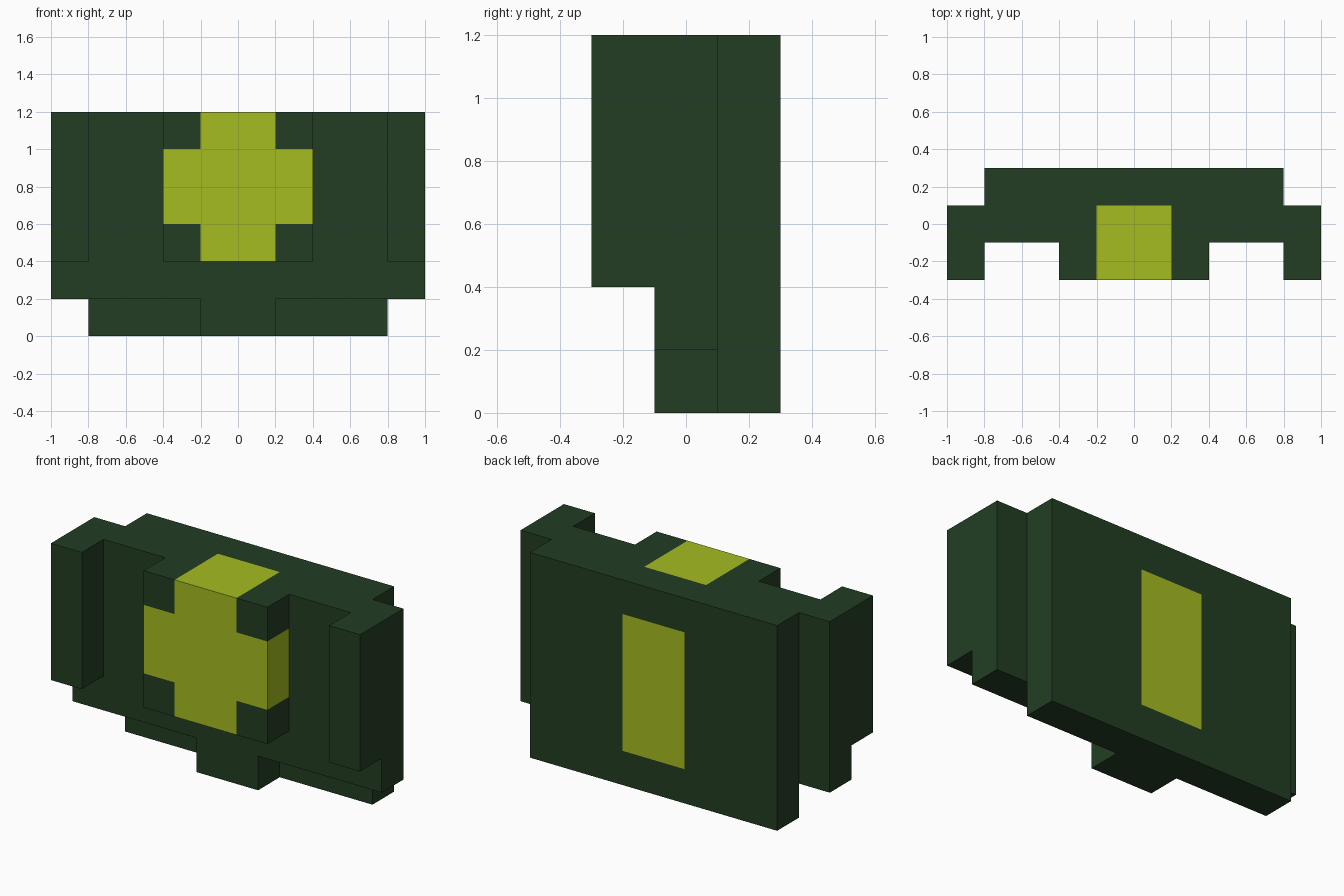
import bpy, bmesh
from mathutils import Vector

if "Cube" in bpy.data.objects:
    bpy.data.objects.remove(bpy.data.objects["Cube"], do_unlink=True)

CELL = 0.2


def make_material(name, rgb):
    m = bpy.data.materials.new(name)
    m.use_nodes = True
    color = (*rgb, 1.0)
    m.diffuse_color = color
    bsdf = next(n for n in m.node_tree.nodes if n.type == 'BSDF_PRINCIPLED')
    bsdf.inputs["Base Color"].default_value = color
    return m


green = make_material("dark green", (0.016, 0.048, 0.0168))
lime = make_material("lime yellow", (0.376, 0.503, 0.0152))

# Parts as blocks in world units: (name, material, x range, y range, z range).
# A later block replaces the cells of an earlier one.
BLOCKS = [
    ("back_plate", green, (-0.8, 0.8), (0.1, 0.3), (0.0, 1.2)),
    ("middle_plate", green, (-1.0, 1.0), (-0.1, 0.1), (0.2, 1.2)),
    ("bottom_tab", green, (-0.2, 0.2), (-0.1, 0.1), (0.0, 0.2)),
    ("right_post", green, (-1.0, -0.8), (-0.3, -0.1), (0.4, 1.2)),
    ("left_post", green, (0.8, 1.0), (-0.3, -0.1), (0.4, 1.2)),
    ("centre_block", green, (-0.4, 0.4), (-0.3, -0.1), (0.4, 1.2)),
    ("front_cross", lime, (-0.2, 0.2), (-0.3, -0.1), (0.4, 1.2)),
    ("front_cross", lime, (-0.4, 0.4), (-0.3, -0.1), (0.6, 1.0)),
    ("top_inlay", lime, (-0.2, 0.2), (-0.1, 0.1), (1.0, 1.2)),
    ("back_panel", lime, (-0.2, 0.2), (0.1, 0.3), (0.2, 1.0)),
]
ORIGIN = Vector((-1.0, -0.3, 0.0))

# Fill the grid cells with part names
cells, materials = {}, {}
for name, mat, *ranges in BLOCKS:
    materials[name] = mat
    spans = [range(round((lo - o) / CELL), round((hi - o) / CELL))
             for (lo, hi), o in zip(ranges, ORIGIN)]
    for i in spans[0]:
        for j in spans[1]:
            for k in spans[2]:
                cells[i, j, k] = name


def build_part(name):
    """Skin the part's cells with their exposed faces only."""
    bm = bmesh.new()
    for cell in [c for c, n in cells.items() if n == name]:
        for axis in range(3):
            for side in (0, 1):
                neighbour = list(cell)
                neighbour[axis] += 2 * side - 1
                if tuple(neighbour) in cells:
                    continue
                u, v = (axis + 1) % 3, (axis + 2) % 3
                corners = []
                for du, dv in ((0, 0), (1, 0), (1, 1), (0, 1)):
                    p = Vector(cell)
                    p[axis] += side
                    p[u] += du
                    p[v] += dv
                    corners.append(bm.verts.new(ORIGIN + p * CELL))
                bm.faces.new(corners if side else corners[::-1])
    bmesh.ops.remove_doubles(bm, verts=bm.verts, dist=0.001)
    mesh = bpy.data.meshes.new(name)
    bm.to_mesh(mesh)
    bm.free()
    mesh.materials.append(materials[name])
    bpy.context.collection.objects.link(bpy.data.objects.new(name, mesh))


for part in materials:
    build_part(part)
